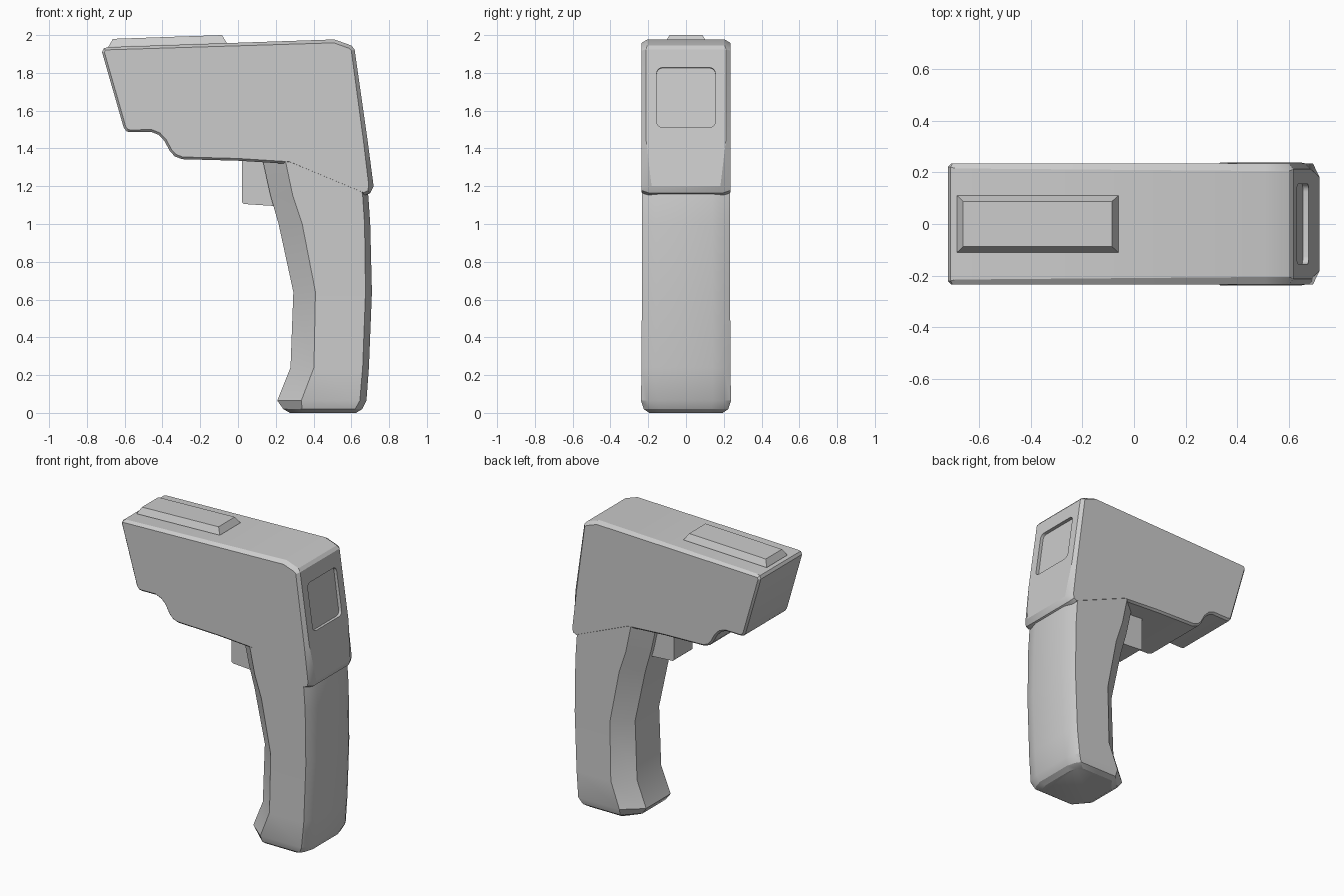
import bpy, bmesh, math
from mathutils import Vector, Matrix

if "Cube" in bpy.data.objects:
    bpy.data.objects.remove(bpy.data.objects["Cube"])


def loft(name, rings):
    """Skin a list of closed rings of equal length and cap both ends."""
    bm = bmesh.new()
    vs = [[bm.verts.new(p) for p in r] for r in rings]
    n = len(vs[0])
    for a, b in zip(vs, vs[1:]):
        for i in range(n):
            j = (i + 1) % n
            bm.faces.new((a[i], a[j], b[j], b[i]))
    bm.faces.new(vs[0])
    bm.faces.new(vs[-1])
    bmesh.ops.recalc_face_normals(bm, faces=bm.faces)
    me = bpy.data.meshes.new(name)
    bm.to_mesh(me)
    bm.free()
    ob = bpy.data.objects.new(name, me)
    bpy.context.collection.objects.link(ob)
    return ob


def activate(ob):
    bpy.ops.object.select_all(action='DESELECT')
    ob.select_set(True)
    bpy.context.view_layer.objects.active = ob


def smooth(ob, deg=30):
    activate(ob)
    bpy.ops.object.shade_smooth_by_angle(angle=math.radians(deg))


def inset(pts, dists):
    """Mitred inset of a counter-clockwise 2D outline."""
    out = []
    for i, d in enumerate(dists):
        p = Vector(pts[i])
        a = (p - Vector(pts[i - 1])).normalized()
        b = (Vector(pts[(i + 1) % len(pts)]) - p).normalized()
        n = Vector((-a.y - b.y, a.x + b.x)).normalized()
        out.append(p + n * d / max(0.6, n.dot(Vector((-a.y, a.x)))))
    return out


# head: x, z, edge inset, half width where the edge chamfer ends
E = 0.012
head_pts = [
    (-.72, 1.91, E, .222), (-.605, 1.51, E, .222), (-.59, 1.49, E, .222),
    (-.57, 1.486, E, .222), (-.46, 1.488, E, .222), (-.42, 1.472, E, .222),
    (-.39, 1.44, E, .222), (-.36, 1.385, E, .222), (-.335, 1.358, E, .222),
    (-.295, 1.343, E, .222), (0, 1.335, E, .222), (.27, 1.318, E, .222),
    (.665, 1.15, .015, .2), (.7, 1.163, .018, .19), (.718, 1.2, .025, .182),
    (.685, 1.45, .022, .212), (.617, 1.925, .018, .212), (.6, 1.945, .018, .205),
    (.51, 1.977, .018, .205), (-.69, 1.936, .014, .215), (-.71, 1.93, E, .22)]
outline = [p[:2] for p in head_pts]
side = inset(outline, [p[2] for p in head_pts])
head = loft("head", [
    [(x, -.235, z) for x, z in side],
    [(x, -w, z) for x, z, _, w in head_pts],
    [(x, w, z) for x, z, _, w in head_pts],
    [(x, .235, z) for x, z in side]])

# recessed rear screen, cut with a rounded, tilted block
corner = []
for k in range(4):
    sy, sz = ((1, 1), (-1, 1), (-1, -1), (1, -1))[k]
    for s in range(5):
        a = math.radians(90 * k + 22.5 * s)
        corner.append((sy * .125 + .03 * math.cos(a), sz * .13 + .03 * math.sin(a)))
cutter = loft("screen_cutter", [[(x, y, z) for y, z in corner] for x in (-.022, .1)])
cutter.data.transform(Matrix.Translation((.654, 0, 1.67)) @ Matrix.Rotation(math.radians(-7.8), 4, 'Y'))
cutter.hide_render = True
mod = head.modifiers.new("screen_recess", 'BOOLEAN')
mod.object, mod.operation, mod.solver = cutter, 'DIFFERENCE', 'EXACT'
activate(head)
bpy.ops.object.modifier_apply(modifier=mod.name)
bpy.data.objects.remove(cutter)
smooth(head, 25)

# handle: z, front x, front side x, rear side x, rear x, width scale
grip = [
    (0, .275, .345, .585, .625, .83), (.02, .24, .34, .62, .657, .95),
    (.065, .208, .335, .645, .68, 1.015), (.24, .278, .402, .66, .693, 1.0),
    (.64, .293, .41, .675, .709, .995), (1.0, .215, .34, .67, .7, .995),
    (1.15, .172, .29, .66, .69, .995), (1.34, .13, .25, .62, .65, .995)]
rings = []
for z, f, fs, bs, b, s in grip:
    half = [(f, .13), (fs, .235), (bs, .235), (b - .016, .2), (b, .14)]
    rings.append([(x, y * s, z) for x, y in half] +
                 [(x, -y * s, z) for x, y in reversed(half)])
smooth(loft("handle", rings), 28)

# trigger
trigger_prof = [(.02, 1.36), (.02, 1.115), (.03, 1.106), (.23, 1.093), (.23, 1.36)]
loft("trigger", [[(x, y, z) for x, z in trigger_prof] for y in (-.1, .1)])

# sloped sight rail on top
def rail_ring(x0, x1, hy, z0, z1):
    return [(x0, -hy, z0), (x1, -hy, z1), (x1, hy, z1), (x0, hy, z0)]

loft("sight_rail", [
    rail_ring(-.685, -.06, .11, 1.925, 1.945),
    rail_ring(-.685, -.06, .11, 1.94, 1.96),
    rail_ring(-.662, -.085, .088, 1.98, 2.0)])
